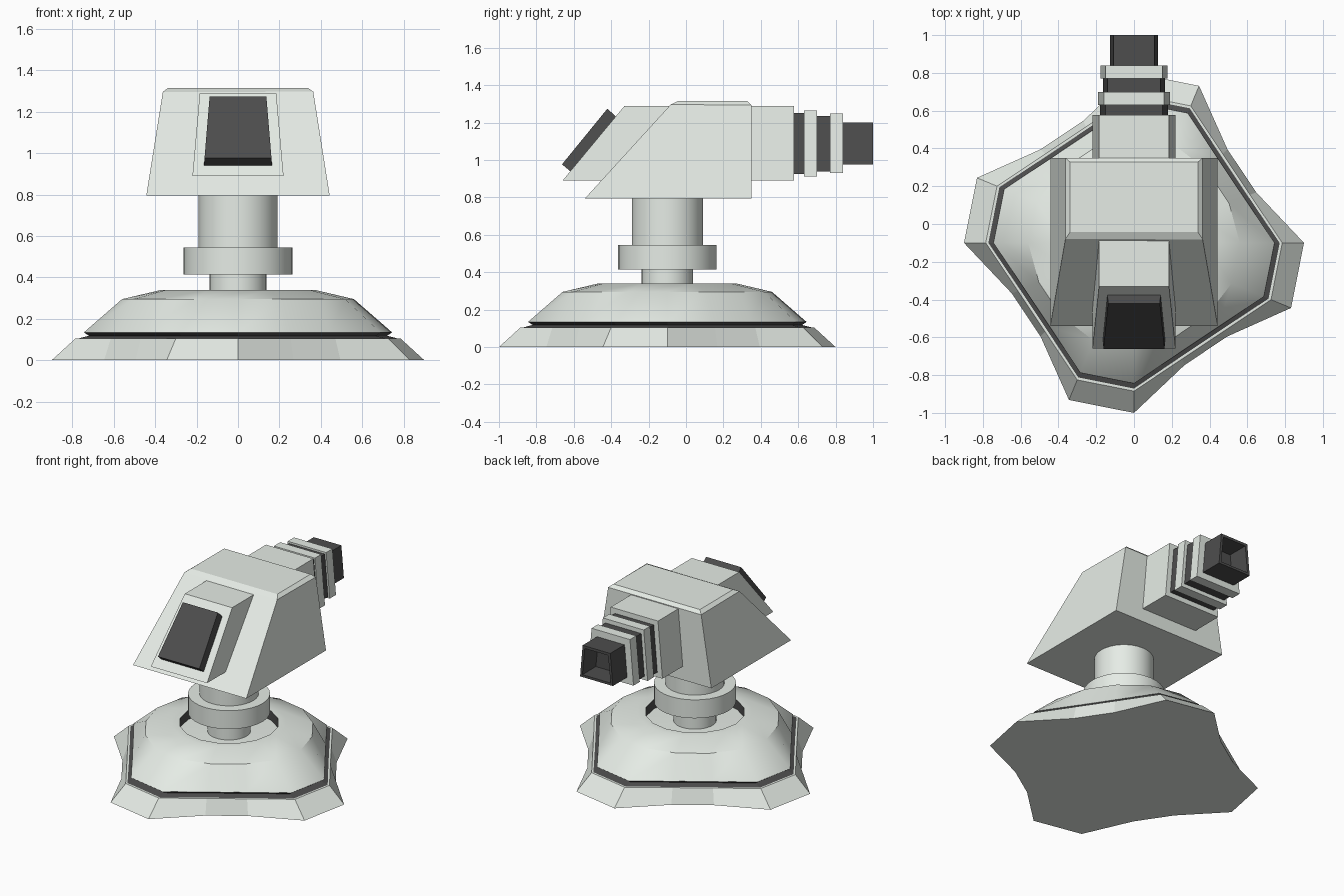
import bpy, bmesh
from math import cos, sin, tau, radians

if "Cube" in bpy.data.objects:
    bpy.data.objects.remove(bpy.data.objects["Cube"])

CY = -0.1  # pedestal axis in y


def material(name, rgb):
    m = bpy.data.materials.new(name)
    m.diffuse_color = (*rgb, 1)
    m.use_nodes = True
    m.node_tree.nodes["Principled BSDF"].inputs["Base Color"].default_value = m.diffuse_color
    return m


LIGHT = material("pale_grey_green", (0.79, 0.84, 0.79))
DARK = material("dark_grey", (0.075, 0.075, 0.075))


def finish(name, bm, mat, smooth=None):
    bmesh.ops.recalc_face_normals(bm, faces=bm.faces)
    me = bpy.data.meshes.new(name)
    bm.to_mesh(me)
    bm.free()
    ob = bpy.data.objects.new(name, me)
    bpy.context.collection.objects.link(ob)
    me.materials.append(mat)
    if smooth:
        bpy.context.view_layer.objects.active = ob
        ob.select_set(True)
        bpy.ops.object.shade_smooth_by_angle(angle=radians(smooth))
        ob.select_set(False)
    return ob


def loft(name, rings, mat, smooth=None, caps=(True, True)):
    """Skin a list of equal-length rings of points, optionally capping the ends."""
    bm = bmesh.new()
    vs = [[bm.verts.new(p) for p in ring] for ring in rings]
    n = len(vs[0])
    for a, b in zip(vs, vs[1:]):
        for i in range(n):
            j = (i + 1) % n
            bm.faces.new((a[i], a[j], b[j], b[i]))
    for ring, cap in zip((vs[0], vs[-1]), caps):
        if cap:
            bm.faces.new(ring)
    return finish(name, bm, mat, smooth)


def circle(r, z, n=32):
    return [(r * cos(tau * i / n), CY + r * sin(tau * i / n), z) for i in range(n)]


def lobed(corner, middle, z):
    """16-sided ring: four corner pairs at one radius, four side pairs at another."""
    pts = []
    for k in range(16):
        r = corner if k % 4 in (0, 3) else middle
        a = tau * k / 16
        pts.append((r * cos(a), CY + r * sin(a), z))
    return pts


def wedge(name, profile, w_low, w_high, mat, chamfer=0, bore=None):
    """Side profile (y, z) spread in x, its half width tapering from low to high z."""
    z0, z1 = min(z for _, z in profile), max(z for _, z in profile)
    half = lambda z: w_low + (w_high - w_low) * (z - z0) / (z1 - z0)
    bm = bmesh.new()
    left, right = [[bm.verts.new((s * half(z), y, z)) for y, z in profile] for s in (-1, 1)]
    bm.faces.new(left)
    bm.faces.new(right[::-1])
    n = len(profile)
    for i in range(n):
        j = (i + 1) % n
        bm.faces.new((left[j], left[i], right[i], right[j]))
    bmesh.ops.recalc_face_normals(bm, faces=bm.faces)
    if chamfer:
        top = [e for e in bm.edges if all(v.co.z > z1 - 1e-4 for v in e.verts)]
        bmesh.ops.bevel(bm, geom=top, offset=chamfer, segments=1, affect='EDGES')
    if bore:
        wall, depth = bore
        face = max(bm.faces, key=lambda f: f.calc_center_median().y)
        bmesh.ops.inset_region(bm, faces=[face], thickness=wall)
        ret = bmesh.ops.extrude_discrete_faces(bm, faces=[face])
        for v in ret["faces"][0].verts:
            v.co.y -= depth
    return finish(name, bm, mat)


def block(name, y0, y1, z0, z1, w_low, w_high, mat, **kw):
    return wedge(name, [(y0, z0), (y1, z0), (y1, z1), (y0, z1)], w_low, w_high, mat, **kw)


# Base: lobed skirt, dark seam, faceted dome with a recessed socket
loft("base_skirt", [lobed(0.9, 0.7, 0), lobed(0.785, 0.665, 0.105)], LIGHT)
loft("base_seam", [lobed(0.775, 0.655, 0.104), lobed(0.72, 0.61, 0.118),
                   lobed(0.745, 0.63, 0.135)], DARK)
loft("base_dome", [lobed(0.745, 0.63, 0.134), lobed(0.56, 0.545, 0.295),
                   lobed(0.37, 0.37, 0.34), lobed(0.32, 0.32, 0.34)],
     LIGHT, smooth=35, caps=(True, False))
loft("socket_wall", [lobed(0.32, 0.32, 0.34), lobed(0.32, 0.32, 0.275)], DARK,
     smooth=35, caps=(False, False))
loft("socket_floor", [lobed(0.32, 0.32, 0.275), lobed(0.13, 0.13, 0.28)], LIGHT)

# Pedestal: stem, collar and neck
for name, r, z0, z1 in (("stem", 0.138, 0.27, 0.42), ("collar", 0.263, 0.415, 0.545),
                        ("neck", 0.19, 0.54, 0.797)):
    loft(name, [circle(r, z0), circle(r, z1)], LIGHT, smooth=35)

# Head housing with chamfered top, and the block running through it
wedge("head_housing", [(-0.54, 0.795), (0.35, 0.795), (0.35, 1.315), (-0.065, 1.315)],
      0.443, 0.36, LIGHT, chamfer=0.022)
wedge("inner_block", [(-0.66, 0.89), (0.577, 0.89), (0.577, 1.288), (-0.33, 1.288)],
      0.22, 0.185, LIGHT)
wedge("front_panel", [(-0.663, 0.977), (-0.615, 0.937), (-0.373, 1.23), (-0.42, 1.275)],
      0.165, 0.137, DARK)

# Stepped barrel: alternating dark spacers and light rings, then the hollow muzzle
for name, y0, y1, z0, z1, wl, wh, mat in (
        ("spacer_1", 0.57, 0.635, 0.925, 1.252, 0.18, 0.152, DARK),
        ("ring_1", 0.63, 0.70, 0.913, 1.265, 0.19, 0.16, LIGHT),
        ("spacer_2", 0.695, 0.775, 0.94, 1.235, 0.165, 0.14, DARK),
        ("ring_2", 0.77, 0.84, 0.93, 1.248, 0.178, 0.15, LIGHT)):
    block(name, y0, y1, z0, z1, wl, wh, mat)
block("muzzle", 0.835, 1.0, 0.975, 1.2, 0.128, 0.108, DARK, bore=(0.025, 0.15))
